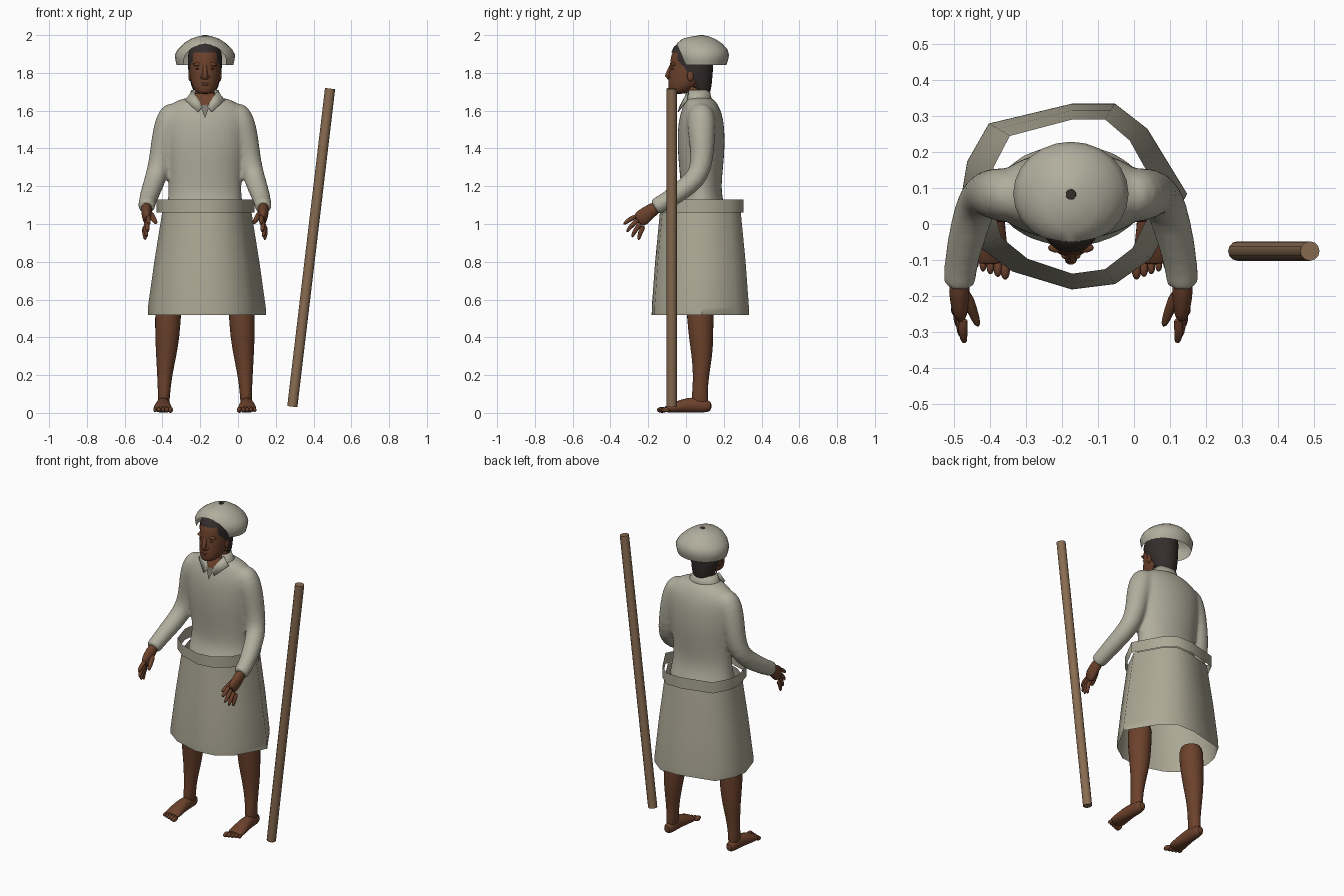
import bpy, bmesh, math
from mathutils import Vector

if "Cube" in bpy.data.objects:
    bpy.data.objects.remove(bpy.data.objects["Cube"], do_unlink=True)

CX = -0.175  # centre line of the figure


def material(name, rgb):
    m = bpy.data.materials.new(name)
    m.use_nodes = True
    m.diffuse_color = (*rgb, 1)
    node = next(n for n in m.node_tree.nodes if n.type == 'BSDF_PRINCIPLED')
    node.inputs["Base Color"].default_value = (*rgb, 1)
    node.inputs["Roughness"].default_value = 0.9
    return m


CLOTH = material("shirt cloth", (0.44, 0.425, 0.34))
SKIRT = material("skirt cloth", (0.41, 0.39, 0.30))
UNDER = material("undershirt grey", (0.22, 0.20, 0.165))
SKIN = material("brown skin", (0.150, 0.054, 0.025))
LIPS = material("dark lips and eyes", (0.10, 0.034, 0.018))
HAIR = material("dark hair", (0.036, 0.026, 0.026))
WOOD = material("staff wood", (0.25, 0.15, 0.083))


def finish(name, bm, mat, sub=0, angle=60, x=CX):
    bmesh.ops.recalc_face_normals(bm, faces=bm.faces)
    mesh = bpy.data.meshes.new(name)
    bm.to_mesh(mesh)
    bm.free()
    mesh.materials.append(mat)
    ob = bpy.data.objects.new(name, mesh)
    ob.location.x = x
    bpy.context.collection.objects.link(ob)
    bpy.ops.object.select_all(action='DESELECT')
    ob.select_set(True)
    bpy.context.view_layer.objects.active = ob
    bpy.ops.object.shade_smooth_by_angle(angle=math.radians(angle))
    if sub:
        ob.modifiers.new("smooth", 'SUBSURF').levels = sub
        ob.modifiers["smooth"].render_levels = sub
    return ob


def skin_rings(bm, rings, caps=True):
    """Join successive rings of points into a surface."""
    loops = [[bm.verts.new(p) for p in ring] for ring in rings]
    n = len(loops[0])
    for a, b in zip(loops, loops[1:]):
        for i in range(n):
            bm.faces.new((a[i], a[(i + 1) % n], b[(i + 1) % n], b[i]))
    if caps:
        bm.faces.new(loops[0])
        bm.faces.new(loops[-1])


def loft(bm, rows, n=16, caps=True):
    """Level elliptical sections: x, y, z, half width, half depth."""
    skin_rings(bm, [[(x + a * math.cos(t), y + b * math.sin(t), z)
                     for t in (2 * math.pi * i / n for i in range(n))]
                    for x, y, z, a, b in rows], caps)


def tube(bm, rows, n=12):
    """Elliptical sections square to a bent path."""
    pts = [Vector(r[:3]) for r in rows]
    rings = []
    for i, (p, r) in enumerate(zip(pts, rows)):
        t = (pts[min(i + 1, len(pts) - 1)] - pts[max(i - 1, 0)]).normalized()
        u = Vector((1, 0, 0))
        u = (u - t * u.dot(t)).normalized()
        v = t.cross(u)
        angles = [2 * math.pi * k / n for k in range(n)]
        rings.append([p + u * r[3] * math.cos(k) + v * r[-1] * math.sin(k) for k in angles])
    skin_rings(bm, rings)


def ball(bm, centre, radii):
    made = bmesh.ops.create_uvsphere(bm, u_segments=12, v_segments=8, radius=1)
    for v in made["verts"]:
        v.co = Vector(centre) + Vector([c * r for c, r in zip(v.co, radii)])


def plate(bm, points):
    bm.faces.new([bm.verts.new(p) for p in points])


# Shirt: body and sleeves melted into one cloth surface
bm = bmesh.new()
loft(bm, [(0, y, z, a, b) for z, y, a, b in (
    (1.0, .078, .225, .163), (1.06, .08, .212, .14), (1.13, .083, .198, .112), (1.2, .08, .194, .108),
    (1.3, .08, .202, .118), (1.4, .08, .218, .127), (1.5, .08, .228, .126), (1.57, .08, .235, .116),
    (1.615, .08, .212, .1), (1.645, .075, .165, .086), (1.674, .068, .105, .072))], 20)
for s in (-1, 1):
    tube(bm, [(s * x, y, z, r) for x, y, z, r in (
        (.14, .08, 1.622, .05), (.175, .08, 1.58, .078), (.203, .082, 1.5, .077),
        (.225, .086, 1.4, .067), (.243, .081, 1.31, .061), (.264, .053, 1.235, .059),
        (.29, -.04, 1.165, .054), (.305, -.11, 1.118, .048), (.309, -.163, 1.09, .047),
        (.309, -.168, 1.087, .045))])
shirt = finish("shirt", bm, CLOTH, 1)
melt = shirt.modifiers.new("melt", 'REMESH')
melt.mode = 'VOXEL'
melt.voxel_size = 0.01
melt.use_smooth_shade = True
soften = shirt.modifiers.new("soften", 'SMOOTH')
soften.factor = 0.5
soften.iterations = 8

# Collar band and pointed flaps
bm = bmesh.new()
loft(bm, [(0, .065, 1.645, .115, .08), (0, .06, 1.675, .085, .072), (0, .06, 1.71, .072, .066)], 24, False)
front = [f for f in bm.faces if f.calc_center_median().y < .03 and abs(f.calc_center_median().x) < .055]
bmesh.ops.delete(bm, geom=front, context='FACES')
for s in (-1, 1):
    plate(bm, [(s * x, y, z) for x, y, z in (
        (.064, .015, 1.705), (.012, -.03, 1.622), (.036, -.04, 1.592), (.105, .008, 1.655))])
collar = finish("collar", bm, CLOTH, angle=35)
collar.modifiers.new("thickness", 'SOLIDIFY').thickness = 0.005

# Open neck: skin above, undershirt below
bm = bmesh.new()
plate(bm, [(-.055, .004, 1.69), (-.022, -.029, 1.628), (.022, -.029, 1.628), (.055, .004, 1.69)])
finish("bare_throat", bm, SKIN)
bm = bmesh.new()
plate(bm, [(-.027, -.031, 1.63), (0, -.047, 1.56), (.027, -.031, 1.63)])
finish("undershirt", bm, UNDER)

# Bare limbs, built once per side
for side, s in (("left", 1), ("right", -1)):
    def flip(rows):
        return [(s * r[0], *r[1:]) for r in rows]

    # Hand with spread fingers
    bm = bmesh.new()
    tube(bm, flip([(.308, -.14, 1.10, .03, .032), (.31, -.19, 1.067, .03, .038),
                   (.308, -.23, 1.035, .025, .047), (.304, -.258, 1.013, .016, .04)]))
    tips = [(-.332, .996), (-.316, .955), (-.288, .926), (-.252, .912)]
    for k, (ty, tz) in enumerate(tips):
        x, by, bz = .296 + .007 * k, -.258 + .012 * k, 1.043 - .017 * k
        tube(bm, flip([(x, by, bz, .015), (x + .005, (by + ty) / 2 - .006, (bz + tz) / 2 + .005, .014),
                       (x - .002, ty, tz, .009)]), 8)
    tube(bm, flip([(.295, -.185, 1.065, .02), (.275, -.235, 1.03, .017), (.255, -.288, 1.0, .01)]), 8)
    finish(side + "_hand", bm, SKIN, 1)

    # Lower leg
    bm = bmesh.new()
    loft(bm, flip([(.19, .075, .62, .074, .08), (.196, .075, .5, .07, .071), (.199, .08, .4, .066, .067),
                   (.205, .085, .3, .055, .056), (.213, .08, .2, .041, .043), (.217, .073, .1, .032, .041),
                   (.219, .074, .03, .033, .052)]), 14)
    finish(side + "_leg", bm, SKIN, 1)

    # Foot with five toes, flat underneath
    bm = bmesh.new()
    tube(bm, flip([(.219, .138, .034, .022, .026), (.219, .1, .036, .033, .037), (.22, .04, .044, .036, .044),
                   (.223, -.02, .036, .044, .038), (.224, -.075, .025, .052, .026),
                   (.222, -.115, .018, .05, .018)]))
    for k in range(5):
        ball(bm, (s * (.182 + .0205 * k), -.128 + .0055 * k, .016),
             (.014 - .0012 * k, .028 - .002 * k, .016 - .001 * k))
    for v in bm.verts:
        v.co.z = max(v.co.z, 0)
    finish(side + "_foot", bm, SKIN, 1)

# Neck and head
bm = bmesh.new()
loft(bm, [(0, .06, 1.6, .07, .06), (0, .055, 1.67, .066, .058), (0, .055, 1.78, .062, .062)])
finish("neck", bm, SKIN, 1)
bm = bmesh.new()
loft(bm, [(0, y, z, a, b) for z, y, a, b in (
    (1.688, -.043, .03, .035), (1.70, -.037, .05, .054), (1.73, -.008, .07, .087),
    (1.775, .014, .08, .109), (1.82, .027, .084, .114), (1.87, .03, .088, .116),
    (1.92, .032, .083, .105), (1.96, .037, .055, .07))], 18)
finish("head", bm, SKIN, 1)

# Nose, brow and ears
bm = bmesh.new()
tube(bm, [(0, -.074, 1.845, .011, .01), (0, -.088, 1.81, .012, .013), (0, -.099, 1.784, .017, .014),
          (0, -.088, 1.77, .016, .01)], 10)
for s in (-1, 1):
    ball(bm, (s * .016, -.086, 1.779), (.011, .011, .009))
    ball(bm, (s * .034, -.066, 1.845), (.03, .014, .01))
    ball(bm, (s * .079, .024, 1.785), (.009, .018, .03))
finish("nose_brow_and_ears", bm, SKIN)

# Eyes and mouth
bm = bmesh.new()
for s in (-1, 1):
    ball(bm, (s * .034, -.072, 1.822), (.015, .006, .005))
for z in (1.737, 1.747):
    ball(bm, (0, -.083, z), (.026, .011, .006))
finish("eyes_and_lips", bm, LIPS)

# Hair shell, open at the face
bm = bmesh.new()
loft(bm, [(0, y, z, a, b) for z, y, a, b in (
    (1.695, .085, .055, .042), (1.73, .07, .071, .065), (1.785, .05, .084, .09),
    (1.81, .044, .088, .098), (1.845, .036, .09, .108), (1.88, .034, .091, .114),
    (1.908, .035, .086, .113), (1.935, .036, .076, .102), (1.958, .038, .058, .08))], 32)
gone = []
for f in bm.faces:
    c = f.calc_center_median()
    if c.z < 1.908 and c.y < (-.04 if c.z > 1.785 else .05):
        gone.append(f)
bmesh.ops.delete(bm, geom=gone, context='FACES')
finish("hair", bm, HAIR)

# Soft cap, cut away above the forehead, with a small tuft on the crown
bm = bmesh.new()
loft(bm, [(0, y, z, a, b) for z, y, a, b in (
    (1.842, .084, .150, .13), (1.865, .084, .156, .138), (1.895, .084, .16, .144),
    (1.925, .08, .144, .139), (1.955, .071, .114, .121), (1.98, .067, .076, .087),
    (1.994, .076, .034, .042), (1.998, .082, .014, .014))], 24)
bmesh.ops.delete(bm, geom=[f for f in bm.faces if f.calc_center_median().z < 1.8421], context='FACES')
bmesh.ops.bisect_plane(bm, geom=bm.verts[:] + bm.edges[:] + bm.faces[:], plane_co=(0, 0, 1.84),
                       plane_no=(0, -.12, -.052), clear_outer=True)
finish("cap", bm, CLOTH)
bm = bmesh.new()
bmesh.ops.create_cone(bm, cap_ends=True, segments=10, radius1=.016, radius2=.014, depth=.006)
finish("cap_crown_tuft", bm, HAIR).location = (CX, .082, 1.997)

# Flared skirt and loose waistband, both from one angular outline
OUTLINE = [(-.05, .33), (-.17, .33), (-.40, .275), (-.46, .17), (-.475, .08), (-.43, -.065),
           (-.335, -.135), (-.17, -.185), (-.05, -.17), (.05, -.10), (.15, .08), (.04, .26)]


def outline(z, sx, sy):
    return [(-.165 + (x + .1625) * sx, .076 + (y - .0725) * sy, z) for x, y in OUTLINE]


for name, levels in (
        ("skirt", [(.518, 1, 1), (.56, .998, .998), (.8, .89, .93), (1.065, .755, .83)]),
        ("waistband", [(1.06, .83, .89), (1.13, .83, .89)])):
    bm = bmesh.new()
    skin_rings(bm, [outline(*level) for level in levels], False)
    finish(name, bm, SKIRT, x=-.007 if name == "waistband" else 0)

# Leaning wooden staff
bm = bmesh.new()
tube(bm, [(.2875, -.075, .033, .027), (.4875, -.075, 1.717, .027)], 12)
finish("staff", bm, WOOD, angle=40, x=0)
